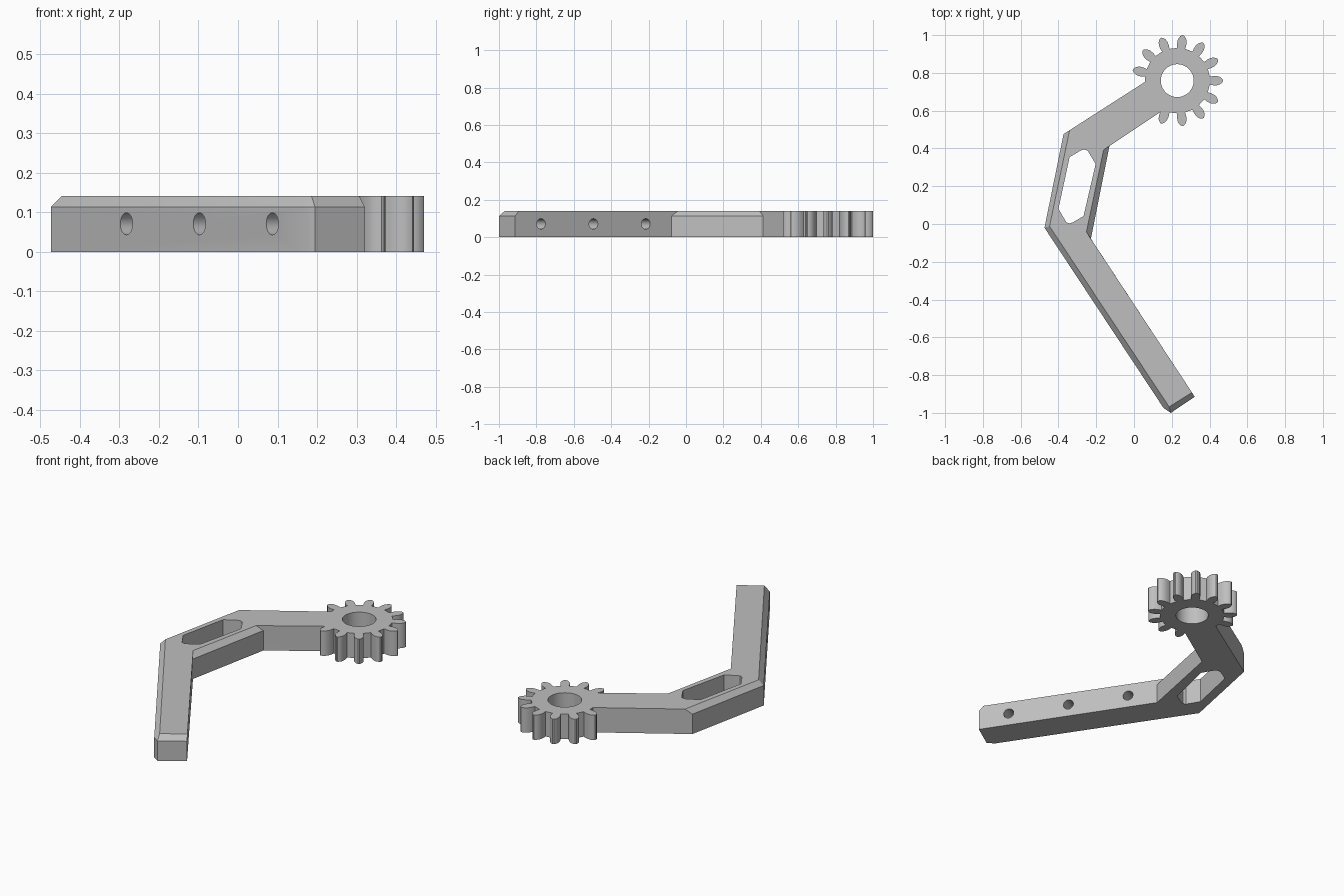
import bpy, bmesh, math
from mathutils import Vector

if "Cube" in bpy.data.objects:
    bpy.data.objects.remove(bpy.data.objects["Cube"], do_unlink=True)

HEIGHT, SHOULDER = 0.141, 0.113
GEAR = Vector((0.229, 0.759))
TEETH = 13

grey = bpy.data.materials.new("light_grey")
grey.use_nodes = True
colour = (0.52, 0.52, 0.52, 1)
grey.diffuse_color = colour
grey.node_tree.nodes["Principled BSDF"].inputs["Base Color"].default_value = colour


def loft(name, rings):
    """Solid through stacked rings of points, each ring given as (outline, z)."""
    bm = bmesh.new()
    loops = [[bm.verts.new((p[0], p[1], z)) for p in pts] for pts, z in rings]
    n = len(loops[0])
    bm.faces.new(loops[0])
    bm.faces.new(loops[-1])
    for low, high in zip(loops, loops[1:]):
        for i in range(n):
            j = (i + 1) % n
            bm.faces.new((low[i], low[j], high[j], high[i]))
    bmesh.ops.remove_doubles(bm, verts=bm.verts, dist=1e-5)
    bmesh.ops.recalc_face_normals(bm, faces=bm.faces)
    mesh = bpy.data.meshes.new(name)
    bm.to_mesh(mesh)
    bm.free()
    obj = bpy.data.objects.new(name, mesh)
    bpy.context.collection.objects.link(obj)
    mesh.materials.append(grey)
    return obj


def circle(centre, radius, count):
    steps = [math.tau * i / count for i in range(count)]
    return [(centre[0] + radius * math.cos(a), centre[1] + radius * math.sin(a)) for a in steps]


def combine(target, tool, operation):
    tool.hide_render = True
    mod = target.modifiers.new("join", 'BOOLEAN')
    mod.operation, mod.solver, mod.object = operation, 'EXACT', tool
    bpy.context.view_layer.objects.active = target
    bpy.ops.object.modifier_apply(modifier=mod.name)
    bpy.data.objects.remove(tool, do_unlink=True)


# Bent arm: base outline and a top outline drawn in along the chamfered edges
base = [(-.474, -.02), (-.373, .476), (.098, .778), (.195, .629), (-.13, .413),
        (-.228, -.078), (.321, -.915), (.195, -1.0), (.157, -.975)]
top = list(base)
top[0], top[1] = (-.447, -.012), (-.341, .4965)
top[4], top[5] = (-.161, .392), (-.252, -.042)
top[6], top[7], top[8] = (.307, -.892), (.186, -.968), (.186, -.968)
arm = loft("geared_arm", [(base, 0), (base, SHOULDER), (top, HEIGHT)])

# Gear: rounded teeth, with two left out where the arm joins
flank = [(.172, .021), (.19, .0245), (.21, .0245), (.225, .02), (.236, .012), (.242, .004)]
tooth = [(r, -w) for r, w in flank] + [(r, w) for r, w in reversed(flank)]
outline = []
for k in range(TEETH):
    a = math.tau * k / TEETH
    out, side = Vector((math.cos(a), math.sin(a))), Vector((-math.sin(a), math.cos(a)))
    points = [(.173, 0)] if k in (7, 8) else tooth
    outline += [GEAR + out * r + side * w for r, w in points]
    mid = a + math.pi / TEETH
    outline.append(GEAR + Vector((math.cos(mid), math.sin(mid))) * .172)
gear = loft("gear", [(outline, 0), (outline, HEIGHT)])
combine(arm, gear, 'UNION')

# Gear bore
bore = circle(GEAR, .087, 64)
combine(arm, loft("bore_cutter", [(bore, -.1), (bore, .3)]), 'DIFFERENCE')

# Slot through the middle link
slot = [(-.341, .354), (-.28, .390), (-.262, .394), (-.245, .388), (-.203, .318),
        (-.267, .042), (-.325, .008), (-.342, .003), (-.357, .008), (-.4, .08)]
combine(arm, loft("slot_cutter", [(slot, -.1), (slot, .3)]), 'DIFFERENCE')

# Three cross holes through the long arm
ring = circle((0, 0), .028, 32)
for i in range(3):
    cutter = loft("hole_cutter", [(ring, -.2), (ring, .2)])
    cutter.rotation_mode = 'QUATERNION'
    cutter.rotation_quaternion = Vector((.834, .551, 0)).to_track_quat('Z', 'Y')
    cutter.location = (-.21 + .184 * i, -.262 - .28 * i, .071)
    bpy.context.view_layer.update()
    combine(arm, cutter, 'DIFFERENCE')

# Smooth the round walls and keep the crisp edges
bpy.ops.object.select_all(action='DESELECT')
arm.select_set(True)
bpy.context.view_layer.objects.active = arm
bpy.ops.object.shade_smooth_by_angle(angle=math.radians(28))
